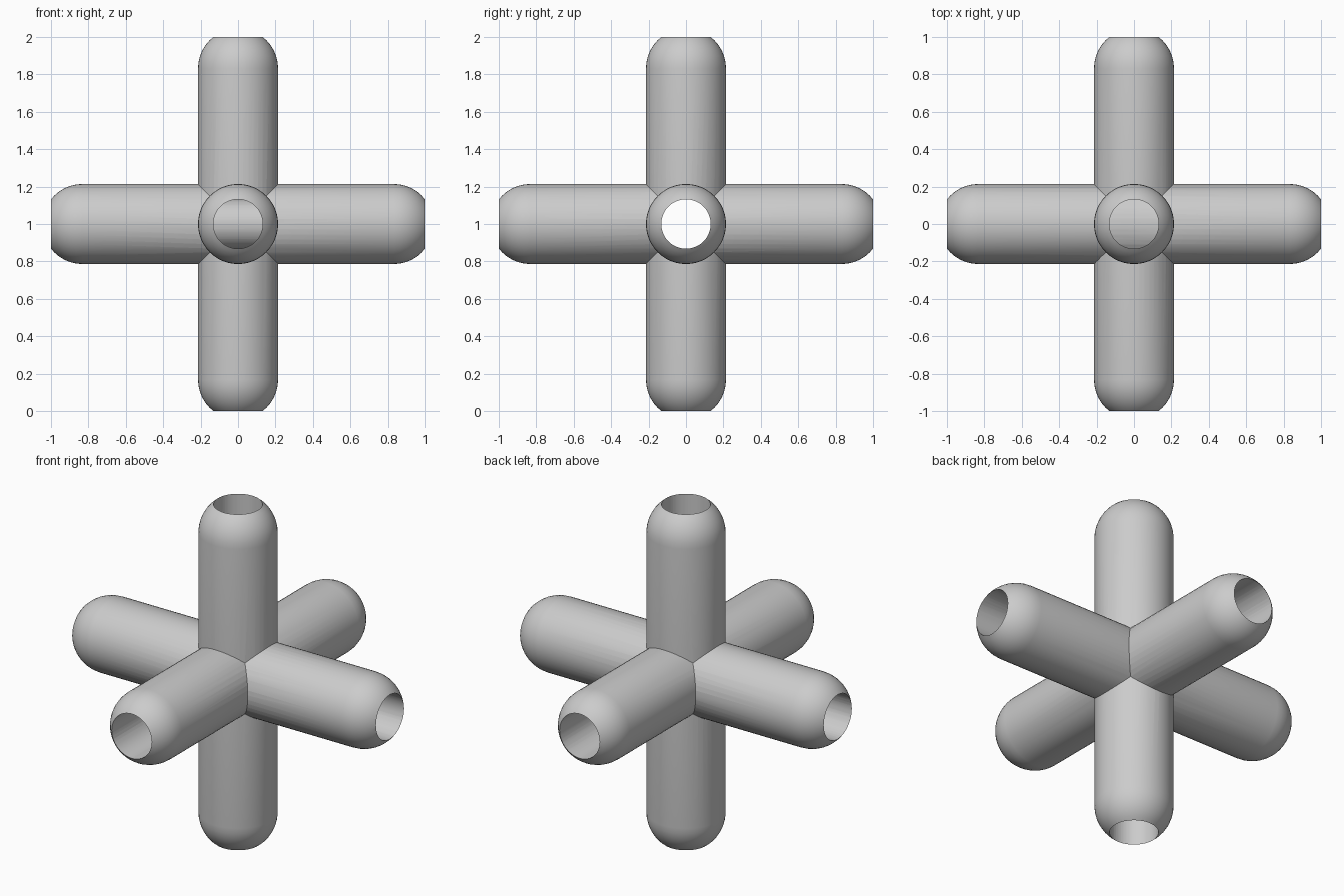
import bpy
import bmesh
from math import pi, sin, cos
from mathutils import Matrix, Vector

if "Cube" in bpy.data.objects:
    bpy.data.objects.remove(bpy.data.objects["Cube"], do_unlink=True)

ROD = 0.214      # outer radius of each arm
BORE = 0.132     # radius of the holes
SEGMENTS = 48
CAP_STEPS = 10
SHOULDER = 1 - (ROD ** 2 - BORE ** 2) ** 0.5   # where the rounded end begins

grey = bpy.data.materials.new("plain grey")
grey.use_nodes = True
grey.diffuse_color = (0.6, 0.6, 0.6, 1)
grey.node_tree.nodes["Principled BSDF"].inputs["Base Color"].default_value = grey.diffuse_color

# Turns that lay an upright rod along each axis
TURN = {
    "x": Matrix.Rotation(pi / 2, 4, "Y"),
    "y": Matrix.Rotation(pi / 2, 4, "X"),
    "z": Matrix.Identity(4),
}


def lathe(name, profile, axis):
    """Spin a (radius, height) profile into a closed solid along an axis."""
    bm = bmesh.new()
    points = [bm.verts.new((r, 0, h)) for r, h in profile]
    edges = [bm.edges.new(pair) for pair in zip(points, points[1:])]
    bmesh.ops.spin(bm, geom=points + edges, cent=(0, 0, 0), axis=(0, 0, 1),
                   angle=2 * pi, steps=SEGMENTS, use_merge=True)
    bmesh.ops.remove_doubles(bm, verts=bm.verts, dist=1e-5)
    bmesh.ops.recalc_face_normals(bm, faces=bm.faces)
    bm.transform(Matrix.Translation(Vector((0, 0, 1))) @ TURN[axis])
    mesh = bpy.data.meshes.new(name)
    bm.to_mesh(mesh)
    bm.free()
    mesh.materials.append(grey)
    obj = bpy.data.objects.new(name, mesh)
    bpy.context.collection.objects.link(obj)
    return obj


def rod(name, axis):
    """Solid round-ended rod."""
    cap = [(ROD * cos(a), SHOULDER + ROD * sin(a))
           for a in (pi / 2 * i / CAP_STEPS for i in range(CAP_STEPS))]
    tip = [(0, SHOULDER + ROD)]
    lower = [(r, -h) for r, h in tip + cap[::-1]]
    return lathe(name, lower + cap + tip, axis)


def bore(axis):
    """Long cylinder that cuts a hole along an axis."""
    reach = 1.3
    return lathe("bore_cutter", [(0, -reach), (BORE, -reach), (BORE, reach), (0, reach)], axis)


def combine(target, tool, operation):
    mod = target.modifiers.new("combine", "BOOLEAN")
    mod.operation = operation
    mod.solver = "EXACT"
    mod.object = tool
    tool.hide_render = True
    bpy.context.view_layer.objects.active = target
    bpy.ops.object.modifier_apply(modifier=mod.name)
    bpy.data.objects.remove(tool, do_unlink=True)


# Upright and front-to-back rods, each hollowed from both ends
body = rod("six_armed_connector", "z")
combine(body, rod("depth_rod", "y"), "UNION")
combine(body, bore("z"), "DIFFERENCE")
combine(body, bore("y"), "DIFFERENCE")

# Sideways rod closes those holes at the middle and is open right through
combine(body, rod("side_rod", "x"), "UNION")
combine(body, bore("x"), "DIFFERENCE")

bpy.ops.object.select_all(action="DESELECT")
body.select_set(True)
bpy.context.view_layer.objects.active = body
bpy.ops.object.shade_smooth_by_angle(angle=pi / 6)
